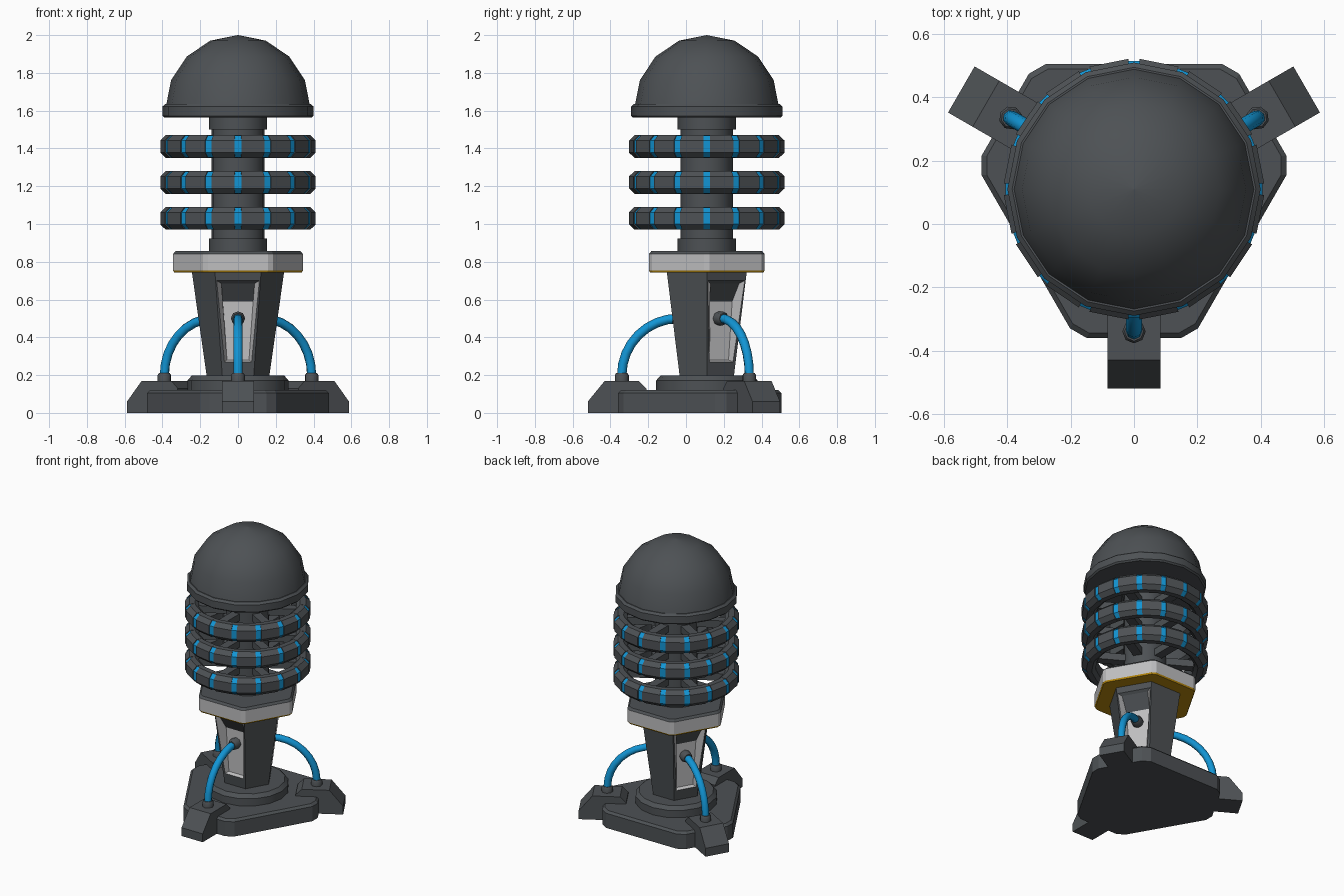
import bpy, bmesh, math

if "Cube" in bpy.data.objects:
    bpy.data.objects.remove(bpy.data.objects["Cube"])

CY = 0.11                      # y of the vertical axis
TRI = [270, 30, 150]           # directions of feet, hoses and windows


def material(name, rgb):
    m = bpy.data.materials.new(name)
    m.diffuse_color = (*rgb, 1)
    m.use_nodes = True
    m.node_tree.nodes["Principled BSDF"].inputs["Base Color"].default_value = m.diffuse_color
    return m


DARK = material("dark grey", (0.075, 0.083, 0.09))
LIGHT = material("light grey", (0.52, 0.52, 0.53))
BLUE = material("bright blue", (0.006, 0.30, 0.66))
GOLD = material("gold", (0.48, 0.25, 0.004))


def P(a, r, t, z):
    """Point at radius r, sideways t, height z, seen in direction a (degrees)."""
    c, s = math.cos(math.radians(a)), math.sin(math.radians(a))
    return (r * c - t * s, CY + r * s + t * c, z)


def build(name, polys, mats, smooth=None):
    """Object from (points, material index) polygons, welded together."""
    bm = bmesh.new()
    for pts, mi in polys:
        f = bm.faces.new([bm.verts.new(p) for p in pts])
        f.material_index = mi
    bmesh.ops.remove_doubles(bm, verts=bm.verts, dist=1e-5)
    bmesh.ops.recalc_face_normals(bm, faces=bm.faces)
    me = bpy.data.meshes.new(name)
    bm.to_mesh(me)
    bm.free()
    for m in mats:
        me.materials.append(m)
    ob = bpy.data.objects.new(name, me)
    bpy.context.collection.objects.link(ob)
    if smooth:
        bpy.ops.object.select_all(action='DESELECT')
        ob.select_set(True)
        bpy.context.view_layer.objects.active = ob
        bpy.ops.object.shade_smooth_by_angle(angle=math.radians(smooth))
    return ob


def skin(name, loops, mats, rule=lambda i, j: 0, wrap=False, smooth=None, caps=(0, 0)):
    """Bridge consecutive loops of points; cap the ends or wrap around."""
    polys, n, k = [], len(loops[0]), len(loops)
    for i in range(k if wrap else k - 1):
        A, B = loops[i], loops[(i + 1) % k]
        for j in range(n):
            q = (j + 1) % n
            polys.append(([A[j], A[q], B[q], B[j]], rule(i, j)))
    if not wrap:
        polys += [(loops[0], caps[0]), (loops[-1], caps[1])]
    return build(name, polys, mats, smooth)


def lathe(name, profile, n, smooth=30):
    return skin(name, [[P(360 * j / n, r, 0, z) for j in range(n)] for r, z in profile],
                [DARK], smooth=smooth)


def hexagon(long_d, short_d, cut, z, inset=0.0):
    """Six-sided outline from edge distances, with its corners cut."""
    dist = [short_d - inset, long_d - inset] * 3
    ang = [30 + 60 * i for i in range(6)]
    corners = []
    for i in range(6):
        d, e = dist[i], dist[(i + 1) % 6]
        t = (e - d * 0.5) / math.sin(math.radians(60))
        corners.append(P(ang[i], d, t, z))
    out = []
    for i, c in enumerate(corners):
        for o in (corners[i - 1], corners[(i + 1) % 6]):
            f = cut / math.dist(c, o)
            out.append(tuple(c[k] + (o[k] - c[k]) * f for k in range(3)))
    return out


# Base plate and round plinth
skin("base_plate", [hexagon(0.395, 0.47, 0.035, 0), hexagon(0.395, 0.47, 0.035, 0.105),
                    hexagon(0.395, 0.47, 0.035, 0.12, 0.015)], [DARK])
lathe("plinth", [(0.268, 0.11), (0.268, 0.172), (0.245, 0.197)], 16)

# Feet, hoses and their fittings
foot = [(0.63, 0), (0.63, 0.06), (0.54, 0.17), (0.36, 0.17), (0.32, 0.13), (0.32, 0)]
for i, a in enumerate(TRI):
    skin(f"foot_{i}", [[P(a, r, t, z) for r, z in foot] for t in (-0.084, 0.084)], [DARK])
    circle = [(math.cos(math.tau * j / 8), math.sin(math.tau * j / 8)) for j in range(8)]
    loops = []
    for s in range(9):
        u = math.radians(90 - 90 * s / 8)
        loops.append([P(a, 0.15 + (0.3 + 0.025 * c) * math.cos(u), 0.025 * d,
                        0.2 + (0.3 + 0.025 * c) * math.sin(u)) for c, d in circle])
    skin(f"hose_{i}", loops, [BLUE], smooth=50)
    skin(f"foot_socket_{i}", [[P(a, 0.45 + q * c, q * d, z) for c, d in circle]
                              for q, z in ((0.037, 0.16), (0.037, 0.2), (0.03, 0.21))],
         [DARK], smooth=50)
    skin(f"column_socket_{i}", [[P(a, r, q * d, 0.5 + q * c) for c, d in circle]
                                for q, r in ((0.038, 0.11), (0.038, 0.165), (0.028, 0.182))],
         [DARK], smooth=50)

# Tapered column with three recessed windows
Z0, Z1 = 0.19, 0.75


def face_r(z):
    return 0.143 + (0.212 - 0.143) * (z - Z0) / (Z1 - Z0)


polys = []
for a in range(30, 390, 60):
    def on(side, z, half=None):
        return P(a, face_r(z), side * (half or face_r(z) / math.sqrt(3)), z)
    outer = [on(-1, Z0), on(1, Z0), on(1, Z1), on(-1, Z1)]
    if a not in TRI:
        polys.append((outer, 0))
        continue
    win = [on(-1, 0.27, 0.072), on(1, 0.27, 0.072), on(1, 0.7, 0.113), on(-1, 0.7, 0.113)]
    back = [P(a, r, t, z) for r, t, z in ((0.13, -0.058, 0.28), (0.13, 0.058, 0.28),
                                          (0.13, 0.08, 0.59), (0.13, -0.08, 0.59))]
    lip = [P(a, 0.19, t, 0.685) for t in (0.088, -0.088)]
    for j in range(4):
        q = (j + 1) % 4
        polys.append(([outer[j], outer[q], win[q], win[j]], 0))
    polys += [([win[0], win[1], back[1], back[0]], 1), (back, 1),
              ([win[1], win[2], lip[0], back[2], back[1]], 1),
              ([win[0], win[3], lip[1], back[3], back[0]], 1),
              ([back[2], back[3], lip[1], lip[0]], 0),
              ([win[2], win[3], lip[1], lip[0]], 0)]
for z in (Z0, Z1):
    polys.append(([P(a, face_r(z), face_r(z) / math.sqrt(3), z)
                   for a in range(30, 390, 60)], 0))
build("column", polys, [DARK, LIGHT])

# Hexagonal collar: gold underside, light sides, dark top
skin("collar", [hexagon(0.305, 0.305, 0.018, 0.742, 0.005),
                hexagon(0.305, 0.305, 0.018, 0.753),
                hexagon(0.305, 0.305, 0.018, 0.842),
                hexagon(0.305, 0.305, 0.018, 0.857, 0.012)],
     [LIGHT, GOLD, DARK], rule=lambda i, j: (1, 0, 2)[i], caps=(1, 2))

# Core post
lathe("core_post", [(0.154, 0.85), (0.154, 0.923), (0.139, 0.923), (0.139, 1.5),
                    (0.154, 1.5), (0.154, 1.57)], 16)

# Coil rings with blue grooves and inner spokes
section = [(0.32, -0.04), (0.345, -0.06), (0.383, -0.06), (0.412, -0.032),
           (0.412, 0.032), (0.383, 0.06), (0.345, 0.06), (0.32, 0.04)]
for i, z in enumerate((1.03, 1.22, 1.41)):
    loops = []
    for k in range(16):
        for da, depth in ((-2.5, 0), (-2.5, 0.006), (2.5, 0.006), (2.5, 0)):
            loops.append([P(22.5 * k + da, r - (depth if r > 0.38 else 0), 0,
                            z + h * (1 - depth * 6 * (r > 0.38))) for r, h in section])
    polys = []
    for k in range(64):
        A, B = loops[k], loops[(k + 1) % 64]
        for j in range(8):
            q = (j + 1) % 8
            pts = list(dict.fromkeys([A[j], A[q], B[q], B[j]]))
            if len(pts) > 2:
                polys.append((pts, 1 if k % 4 == 1 and j in (2, 3, 4) else 0))
    build(f"coil_ring_{i}", polys, [DARK, BLUE], smooth=30)
    for k, a in enumerate(range(30, 390, 60)):
        skin(f"spoke_{i}_{k}", [[P(a, r, t, z + h) for t, h in
                                 ((-0.03, -0.025), (0.03, -0.025), (0.03, 0.025), (-0.03, 0.025))]
                                for r in (0.12, 0.34)], [DARK])

# Dome cap: rim and low-sided hemisphere
lathe("dome_rim", [(0.39, 1.563), (0.4, 1.573), (0.4, 1.622), (0.385, 1.636)], 16)
dome = [(0.383 * math.cos(math.radians(b)), 1.615 + 0.385 * math.sin(math.radians(b)))
        for b in (0, 22.5, 45, 67.5, 89.8)]
lathe("dome", dome, 16)
